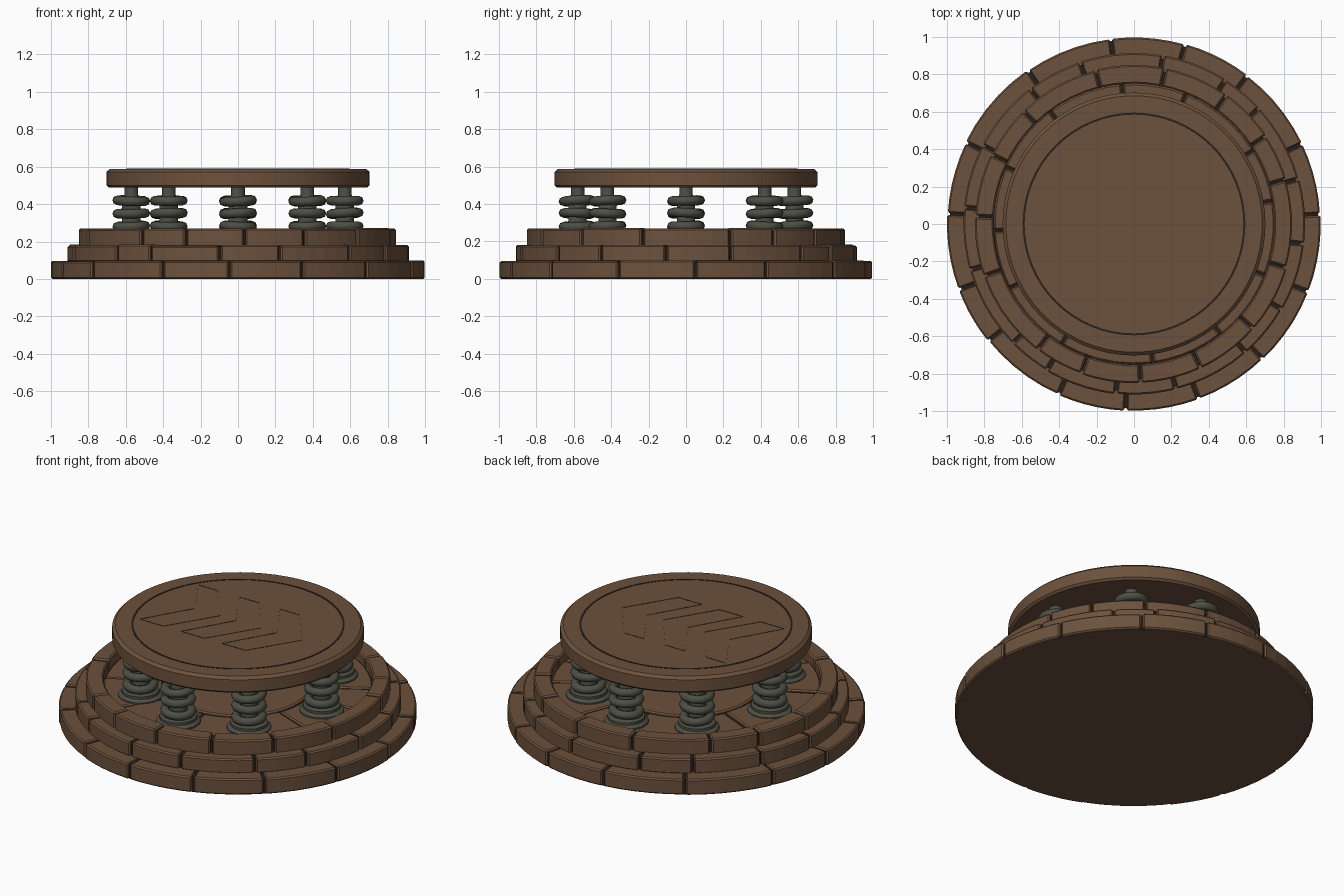
import bpy, bmesh, math, random
from mathutils import Matrix

if "Cube" in bpy.data.objects:
    bpy.data.objects.remove(bpy.data.objects["Cube"])

random.seed(4)


def mat(name, c):
    m = bpy.data.materials.new(name)
    m.diffuse_color = (*c, 1)
    m.use_nodes = True
    m.node_tree.nodes["Principled BSDF"].inputs["Base Color"].default_value = m.diffuse_color
    return m


STONE = mat("brown stone", (0.150, 0.083, 0.046))
MORTAR = mat("dark joint", (0.022, 0.014, 0.010))
METAL = mat("grey green metal", (0.075, 0.077, 0.058))


def finish(name, bm, mats, smooth=None, bevel=0):
    bmesh.ops.recalc_face_normals(bm, faces=bm.faces)
    me = bpy.data.meshes.new(name)
    bm.to_mesh(me)
    bm.free()
    for m in mats:
        me.materials.append(m)
    ob = bpy.data.objects.new(name, me)
    bpy.context.collection.objects.link(ob)
    if bevel:
        b = ob.modifiers.new("bevel", 'BEVEL')
        b.width, b.segments, b.limit_method = bevel, 1, 'ANGLE'
        b.angle_limit = math.radians(40)
    if smooth:
        bpy.context.view_layer.objects.active = ob
        ob.select_set(True)
        bpy.ops.object.shade_smooth_by_angle(angle=math.radians(smooth))
        ob.select_set(False)
    return ob


def lathe(bm, profile, n, closed=False):
    """Spin (r, z) points about z; open profiles get flat caps at both ends."""
    rings = [[bm.verts.new((r * math.cos(2 * math.pi * i / n), r * math.sin(2 * math.pi * i / n), z))
              for i in range(n)] for r, z in profile]
    pairs = list(zip(rings, rings[1:])) + ([(rings[-1], rings[0])] if closed else [])
    for a, b in pairs:
        for i in range(n):
            j = (i + 1) % n
            bm.faces.new((a[i], a[j], b[j], b[i]))
    if not closed:
        bm.faces.new(rings[0][::-1])
        bm.faces.new(rings[-1])
    return [v for r in rings for v in r]


def brick_ring(name, r0, r1, z0, z1, count, start, jitter=0.006, gap=0.012):
    """Ring of curved stones with uneven lengths and narrow joints."""
    bm = bmesh.new()
    step = 2 * math.pi / count
    cuts = [start + step * (i + random.uniform(-0.22, 0.22)) for i in range(count)]
    cuts.append(cuts[0] + 2 * math.pi)
    for a, b in zip(cuts, cuts[1:]):
        ro = r1 - random.uniform(0, jitter)
        zt = z1 - random.uniform(0, jitter)
        sections = []
        for k in range(6):
            sec = []
            for r, z in ((r0, z0), (ro, z0), (ro, zt), (r0, zt)):
                h = gap / 2 / r
                t = a + h + (b - a - 2 * h) * k / 5
                sec.append(bm.verts.new((r * math.cos(t), r * math.sin(t), z)))
            sections.append(sec)
        for p, q in zip(sections, sections[1:]):
            for i in range(4):
                bm.faces.new((p[i], p[(i + 1) % 4], q[(i + 1) % 4], q[i]))
        bm.faces.new(sections[0][::-1])
        bm.faces.new(sections[-1])
    return finish(name, bm, [STONE], bevel=0.008)


# solid core behind the stones: dark in the joints, stone underneath
bm = bmesh.new()
lathe(bm, [(0.985, 0.0), (0.985, 0.09), (0.895, 0.09), (0.895, 0.175),
           (0.83, 0.175), (0.83, 0.255), (0.765, 0.255), (0.765, 0.205)], 72)
bmesh.ops.recalc_face_normals(bm, faces=bm.faces)
for f in bm.faces:
    f.material_index = 0 if f.normal.z < -0.5 else 1
finish("base_core", bm, [STONE, MORTAR])

# three stepped tiers and the sunken paved floor
brick_ring("lower_tier", 0.84, 1.0, 0.0, 0.10, 15, 0.10)
brick_ring("middle_tier", 0.78, 0.915, 0.09, 0.183, 16, 0.30)
brick_ring("upper_tier", 0.75, 0.85, 0.17, 0.272, 15, 0.20)
brick_ring("floor_slabs", 0.42, 0.755, 0.17, 0.217, 12, 0.05)
bm = bmesh.new()
lathe(bm, [(0.41, 0.17), (0.41, 0.21), (0.40, 0.217)], 48)
finish("floor_centre", bm, [STONE])

# eight springs: foot plate, stacked coils and a central post
spots = [(0, -0.58), (0, 0.58), (-0.57, 0), (0.57, 0)]
spots += [(sx * 0.37, sy * 0.42) for sx in (-1, 1) for sy in (-1, 1)]
for i, (x, y) in enumerate(spots):
    bm = bmesh.new()
    lathe(bm, [(0.125, 0.205), (0.125, 0.222), (0.105, 0.235), (0.105, 0.25), (0.06, 0.265)], 20)
    lathe(bm, [(0.05, 0.24), (0.05, 0.40), (0.037, 0.45), (0.037, 0.492)], 14)
    for z in (0.282, 0.35, 0.418):
        ring = [(0.075 + 0.026 * math.cos(t), z + 0.025 * math.sin(t))
                for t in [k * math.pi / 4 for k in range(8)]]
        verts = lathe(bm, ring, 20, closed=True)
        # a slight lean, as on a worn coil
        tilt = (Matrix.Translation((0, 0, z))
                @ Matrix.Rotation(random.uniform(-0.06, 0.06), 4, 'X')
                @ Matrix.Rotation(random.uniform(-0.06, 0.06), 4, 'Y')
                @ Matrix.Translation((0, 0, -z)))
        bmesh.ops.transform(bm, matrix=tilt, verts=verts)
    bmesh.ops.translate(bm, vec=(x, y, 0), verts=bm.verts)
    finish(f"spring_{i + 1}", bm, [METAL], smooth=50)

# round pressure plate
bm = bmesh.new()
lathe(bm, [(0.69, 0.488), (0.702, 0.50), (0.702, 0.572), (0.685, 0.588)], 64)
finish("top_disc", bm, [STONE], smooth=30)

# dark carved lines on the plate: circle and three arrow outlines
TOP = 0.588
bm = bmesh.new()
lathe(bm, [(0.584, TOP - 0.004), (0.584, TOP + 0.002), (0.595, TOP + 0.002), (0.595, TOP - 0.004)],
      64, closed=True)
finish("circle_groove", bm, [MORTAR])

arrow = [(-0.48, 0.295), (-0.345, 0.295), (-0.145, 0.03), (-0.325, -0.262), (-0.485, -0.262), (-0.315, 0.03)]
for k in range(3):
    bm = bmesh.new()
    face = bm.faces.new([bm.verts.new((x + 0.28 * k, y, TOP - 0.004)) for x, y in arrow])
    bmesh.ops.inset_region(bm, faces=[face], thickness=0.013, use_boundary=True, use_even_offset=True)
    bmesh.ops.delete(bm, geom=[face], context='FACES_ONLY')
    ext = bmesh.ops.extrude_face_region(bm, geom=bm.faces[:], use_keep_orig=True)
    bmesh.ops.translate(bm, vec=(0, 0, 0.006),
                        verts=[g for g in ext["geom"] if isinstance(g, bmesh.types.BMVert)])
    finish(f"arrow_groove_{k + 1}", bm, [MORTAR])
